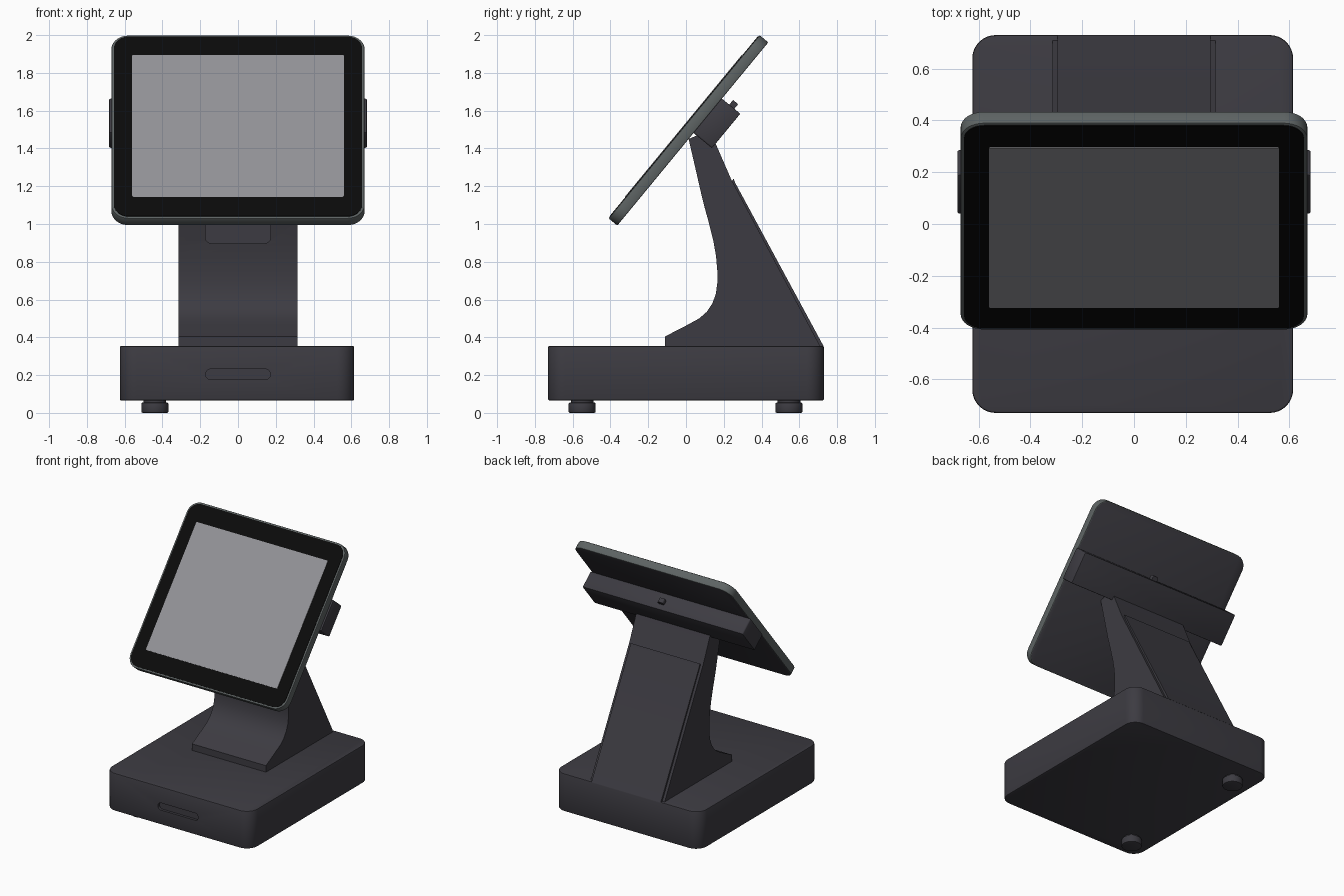
import bpy, bmesh, math
from mathutils import Matrix, Vector

cube = bpy.data.objects.get("Cube")
if cube:
    bpy.data.objects.remove(cube, do_unlink=True)


def material(name, rgb):
    m = bpy.data.materials.new(name)
    m.use_nodes = True
    m.diffuse_color = (*rgb, 1)
    m.node_tree.nodes["Principled BSDF"].inputs["Base Color"].default_value = (*rgb, 1)
    return m


CHARCOAL = material("charcoal plastic", (0.046, 0.044, 0.054))
BLACK = material("black bezel", (0.003, 0.003, 0.003))
GREY = material("display grey", (0.29, 0.29, 0.31))
RIM = material("rim grey", (0.11, 0.125, 0.125))


def activate(obj):
    bpy.ops.object.select_all(action="DESELECT")
    obj.select_set(True)
    bpy.context.view_layer.objects.active = obj


def prism(name, outline, depth, matrix, mat, bevel=0):
    """Extrude a flat outline along local +z, then place it with a matrix."""
    bm = bmesh.new()
    face = bm.faces.new([bm.verts.new((x, y, 0)) for x, y in outline])
    grown = bmesh.ops.extrude_face_region(bm, geom=[face])
    moved = [v for v in grown["geom"] if isinstance(v, bmesh.types.BMVert)]
    bmesh.ops.translate(bm, vec=(0, 0, depth), verts=moved)
    bmesh.ops.transform(bm, matrix=matrix, verts=bm.verts)
    bmesh.ops.recalc_face_normals(bm, faces=bm.faces)
    mesh = bpy.data.meshes.new(name)
    bm.to_mesh(mesh)
    bm.free()
    mesh.materials.append(mat)
    obj = bpy.data.objects.new(name, mesh)
    bpy.context.collection.objects.link(obj)
    activate(obj)
    if bevel:
        mod = obj.modifiers.new("edge bevel", "BEVEL")
        mod.width, mod.segments, mod.limit_method = bevel, 2, "ANGLE"
        mod.angle_limit = math.radians(40)
        bpy.ops.object.modifier_apply(modifier=mod.name)
    bpy.ops.object.shade_smooth_by_angle(angle=math.radians(30))
    return obj


def rounded(width, height, radius, steps=8):
    """Rounded rectangle centred on the origin."""
    points = []
    for i, (sx, sy) in enumerate([(1, 1), (-1, 1), (-1, -1), (1, -1)]):
        for k in range(steps + 1):
            a = math.pi / 2 * (i + k / steps)
            points.append((sx * (width / 2 - radius) + radius * math.cos(a),
                           sy * (height / 2 - radius) + radius * math.sin(a)))
    return points


def circle(radius, count=24):
    return [(radius * math.cos(2 * math.pi * k / count),
             radius * math.sin(2 * math.pi * k / count)) for k in range(count)]


def axes(x, y, z, origin):
    m = Matrix((x, y, z)).transposed().to_4x4()
    m.translation = origin
    return m


def carve(obj, cutter):
    mod = obj.modifiers.new("recess", "BOOLEAN")
    mod.object, mod.solver = cutter, "EXACT"
    activate(obj)
    bpy.ops.object.modifier_apply(modifier=mod.name)
    bpy.data.objects.remove(cutter, do_unlink=True)
    bpy.ops.object.shade_smooth_by_angle(angle=math.radians(30))


def facing_front(x, y, z):
    """Outline in x/z, extruded towards the back."""
    return axes((1, 0, 0), (0, 0, 1), (0, 1, 0), (x, y, z))


def sideways(half):
    """Outline in y/z, extruded across x."""
    return axes((0, 1, 0), (0, 0, 1), (1, 0, 0), (-half, 0, 0))


# Base box with a finger slot in its front
base = prism("base", rounded(1.24, 1.46, 0.09), 0.29,
             Matrix.Translation((-0.005, 0, 0.065)), CHARCOAL, 0.008)
carve(base, prism("slot_cutter", rounded(0.34, 0.055, 0.024), 0.04,
                  facing_front(0, -0.75, 0.204), CHARCOAL))

# Feet
for label, y in (("front", -0.55), ("back", 0.545)):
    prism(label + "_foot", circle(0.072), 0.055,
          Matrix.Translation((-0.44, y, 0)), CHARCOAL, 0.008)
    prism(label + "_foot_neck", circle(0.06), 0.02,
          Matrix.Translation((-0.44, y, 0.05)), CHARCOAL)

# Curved stand with a cable opening
stand_profile = [(-0.11, 0.35), (-0.11, 0.405), (0.0, 0.462), (0.07, 0.5), (0.11, 0.535),
                 (0.14, 0.58), (0.158, 0.63), (0.166, 0.69), (0.166, 0.75), (0.159, 0.83),
                 (0.145, 0.91), (0.12, 1.01), (0.09, 1.12), (0.06, 1.25), (0.014, 1.45),
                 (0.06, 1.47), (0.155, 1.43), (0.24, 1.235), (0.712, 0.35)]
stand = prism("stand", stand_profile, 0.63, sideways(0.315), CHARCOAL)
carve(stand, prism("cable_cutter", rounded(0.345, 0.18, 0.03), 0.16,
                   facing_front(0, 0, 0.988), CHARCOAL))
prism("stand_back_cover", [(0.235, 1.215), (0.252, 1.24), (0.262, 1.215), (0.729, 0.352),
                           (0.69, 0.352)], 0.59, sideways(0.295), CHARCOAL)

# Tilted screen frame: local x across, local y up the screen, local z out of its back
UP = Vector((0, 0.636, 0.7715))
BACK = Vector((0, 0.7715, -0.636))
CORNER = Vector((0, -0.41, 1.03))


def on_screen(up, back, x=0):
    # Mirrored x keeps the frame right-handed
    return axes((-1, 0, 0), UP, BACK, CORNER + UP * up + BACK * back + Vector((x, 0, 0)))


# Screen housing, whose back face takes the body colour
housing = prism("screen_housing", rounded(1.34, 1.257, 0.09), 0.06,
                on_screen(0.6285, 0), RIM, 0.006)
housing.data.materials.append(CHARCOAL)
for poly in housing.data.polygons:
    if poly.normal.dot(BACK) > 0.95:
        poly.material_index = 1

prism("bezel", rounded(1.314, 1.233, 0.08), 0.004, on_screen(0.6285, -0.003), BLACK)
prism("display", rounded(1.12, 0.972, 0.004, 2), 0.004, on_screen(0.629, -0.006), GREY)

# Reader bar across the back, with a small knob on top
prism("back_bar", rounded(1.365, 0.236, 0.008, 2), 0.128, on_screen(0.753, 0.058), CHARCOAL, 0.004)
prism("bar_knob", rounded(0.045, 0.04, 0.012, 4), 0.035, on_screen(0.883, 0.11, 0.03), CHARCOAL)
